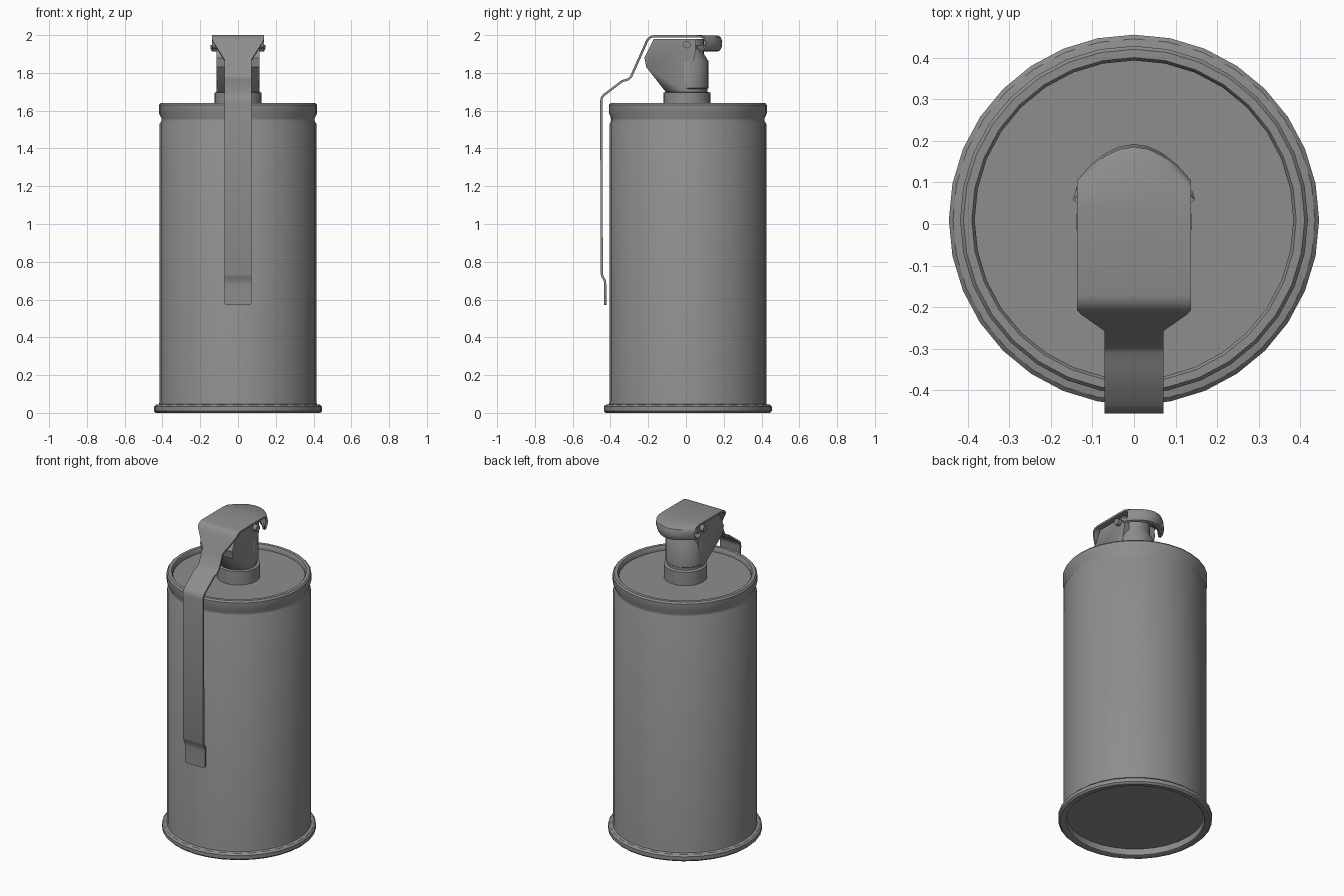
import bpy, bmesh
from math import sin, cos, pi, radians

if "Cube" in bpy.data.objects:
    bpy.data.objects.remove(bpy.data.objects["Cube"])

GREY = (0.27, 0.27, 0.27, 1)
metal = bpy.data.materials.new("grey_metal")
metal.use_nodes = True
metal.diffuse_color = GREY
shader = metal.node_tree.nodes["Principled BSDF"]
shader.inputs["Base Color"].default_value = GREY
shader.inputs["Roughness"].default_value = 0.6


def finish(name, bm, angle=35, fix_normals=True):
    if fix_normals:
        bmesh.ops.recalc_face_normals(bm, faces=bm.faces)
    mesh = bpy.data.meshes.new(name)
    bm.to_mesh(mesh)
    bm.free()
    obj = bpy.data.objects.new(name, mesh)
    bpy.context.collection.objects.link(obj)
    mesh.materials.append(metal)
    bpy.ops.object.select_all(action='DESELECT')
    obj.select_set(True)
    bpy.context.view_layer.objects.active = obj
    bpy.ops.object.shade_smooth_by_angle(angle=radians(angle))
    return obj


def lathe(name, profile, centre_y, sides):
    """Revolve (radius, z) points and cap both ends."""
    bm = bmesh.new()
    rings = []
    for r, z in profile:
        turns = [2 * pi * i / sides for i in range(sides)]
        rings.append([bm.verts.new((r * cos(a), centre_y + r * sin(a), z)) for a in turns])
    for low, high in zip(rings, rings[1:]):
        for i in range(sides):
            j = (i + 1) % sides
            bm.faces.new((low[i], low[j], high[j], high[i]))
    bm.faces.new(rings[0])
    bm.faces.new(rings[-1])
    return finish(name, bm)


# Can: recessed base, rolled foot, straight wall, groove, rolled rim, sunken lid
lathe("canister_body", [
    (0.40, 0.045), (0.40, 0.005), (0.41, 0), (0.435, 0), (0.445, 0.01),
    (0.445, 0.033), (0.435, 0.043), (0.418, 0.046), (0.415, 0.06),
    (0.415, 1.53), (0.406, 1.545), (0.406, 1.56), (0.418, 1.585),
    (0.418, 1.63), (0.41, 1.64), (0.39, 1.64), (0.383, 1.63), (0.383, 1.61)],
    0.01, 32)

# Neck: wide collar, slimmer column, narrow top
lathe("neck", [
    (0.125, 1.60), (0.125, 1.695), (0.108, 1.70), (0.108, 1.715), (0.115, 1.72),
    (0.115, 1.86), (0.09, 1.90), (0.09, 1.98)], 0.005, 24)

# Head block: column flaring forward to the lever hinge
bm = bmesh.new()
for i in range(13):
    a = pi + pi * i / 12
    bm.verts.new((0.113 * cos(a), 0.005 + 0.113 * sin(a), 1.70))
for y, z in [(-0.21, 1.83), (-0.22, 1.88), (-0.19, 1.93), (-0.17, 1.98), (0.05, 1.98), (0.05, 1.91)]:
    for x in (-0.113, 0.113):
        bm.verts.new((x, y, z))
bmesh.ops.convex_hull(bm, input=bm.verts)
finish("head_block", bm, 25)

# Hinge pin across the head
pin = bmesh.new()
bmesh.ops.create_cone(pin, cap_ends=True, segments=12, radius1=0.02, radius2=0.02, depth=0.276)
for v in pin.verts:
    v.co = (v.co.z, v.co.y + 0.005, v.co.x + 1.95)
finish("hinge_pin", pin)

# Safety lever: one strip with a curled round back, flat cap and long bent handle
WIDE, SLIM = 0.137, 0.071
curl = [(0.05, 1.945), (0.055, 1.925), (0.075, 1.912), (0.092, 1.918),
        (0.104, 1.94), (0.105, 1.965), (0.098, 1.988), (0.08, 1.998)]
strip = [(0.04, 2.0, WIDE), (-0.17, 2.0, WIDE), (-0.19, 1.995, WIDE),
         (-0.207, 1.98, WIDE), (-0.217, 1.96, 0.128), (-0.257, 1.87, SLIM),
         (-0.295, 1.785, SLIM), (-0.31, 1.77, SLIM), (-0.34, 1.762, SLIM),
         (-0.435, 1.69, SLIM), (-0.45, 1.675, SLIM), (-0.455, 1.65, SLIM),
         (-0.452, 0.735, SLIM), (-0.448, 0.72, SLIM), (-0.436, 0.70, SLIM),
         (-0.434, 0.68, SLIM), (-0.434, 0.58, SLIM), (-0.434, 0.57, 0.063)]
rows = [(y, z, WIDE, 0.087) for y, z in curl] + [(y, z, w, 0) for y, z, w in strip]
bm = bmesh.new()
COLS = 8
grid = []
for y, z, width, bulge in rows:
    steps = [2 * c / COLS - 1 for c in range(COLS + 1)]
    grid.append([bm.verts.new((t * width, y + bulge * (1 - t * t), z)) for t in steps])
for a, b in zip(grid, grid[1:]):
    for c in range(COLS):
        bm.faces.new((a[c], b[c], b[c + 1], a[c + 1]))
lever = finish("safety_lever", bm, 40, fix_normals=False)
thick = lever.modifiers.new("thickness", 'SOLIDIFY')
thick.thickness = 0.012
thick.offset = -1
bpy.ops.object.modifier_apply(modifier=thick.name)
bpy.ops.object.shade_smooth_by_angle(angle=radians(40))
